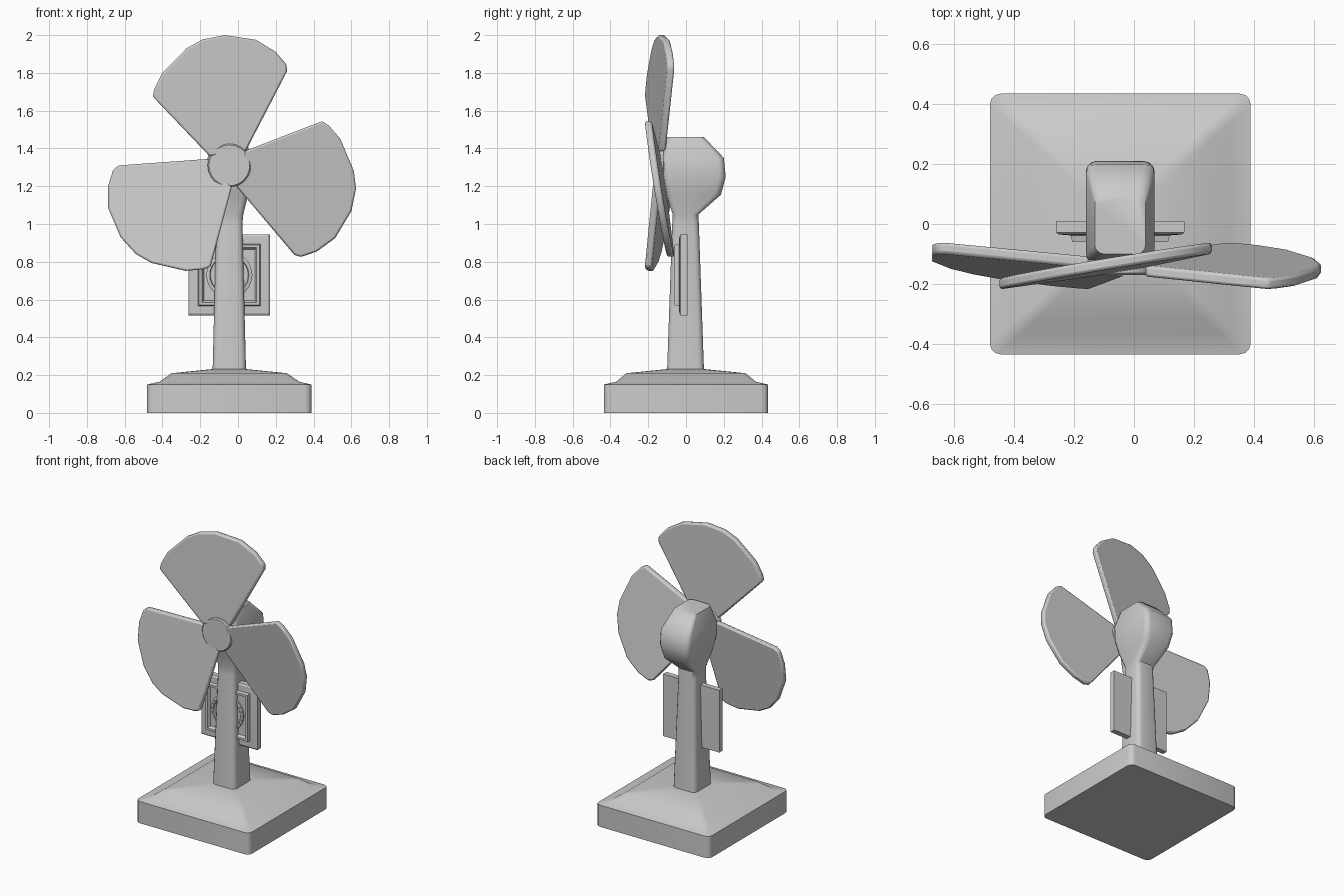
import bpy, bmesh, math
from mathutils import Vector, Matrix

if "Cube" in bpy.data.objects:
    bpy.data.objects.remove(bpy.data.objects["Cube"])

CX, HUB_Z = -0.046, 1.31


def finish(name, bm, angle=40, bevel=0, segments=2):
    bmesh.ops.recalc_face_normals(bm, faces=bm.faces)
    me = bpy.data.meshes.new(name)
    bm.to_mesh(me)
    bm.free()
    ob = bpy.data.objects.new(name, me)
    bpy.context.collection.objects.link(ob)
    bpy.context.view_layer.objects.active = ob
    ob.select_set(True)
    if bevel:
        m = ob.modifiers.new("bevel", 'BEVEL')
        m.width, m.segments, m.limit_method = bevel, segments, 'ANGLE'
        m.angle_limit = math.radians(35)
    bpy.ops.object.shade_smooth_by_angle(angle=math.radians(angle))
    ob.select_set(False)
    return ob


def rounded_rect(hx, y0, y1, r, n=3):
    """Points of a rounded rectangle, counter-clockwise."""
    pts = []
    for i, (x, y) in enumerate([(hx - r, y1 - r), (r - hx, y1 - r), (r - hx, y0 + r), (hx - r, y0 + r)]):
        for k in range(n + 1):
            a = math.pi / 2 * (i + k / n)
            pts.append((x + r * math.cos(a), y + r * math.sin(a)))
    return pts


def loft(name, rings, angle=40):
    """Join rings of 3D points and cap both ends."""
    bm = bmesh.new()
    vs = [[bm.verts.new(p) for p in ring] for ring in rings]
    n = len(vs[0])
    for a, b in zip(vs, vs[1:]):
        for i in range(n):
            bm.faces.new((a[i], a[(i + 1) % n], b[(i + 1) % n], b[i]))
    bm.faces.new(vs[0][::-1])
    bm.faces.new(vs[-1])
    return finish(name, bm, angle)


def stack(name, sections, angle=40):
    loft(name, [[(CX + x, y, z) for x, y in rounded_rect(hx, y0, y1, r)]
                for z, hx, y0, y1, r in sections], angle)


# stepped square base: height, half width, front, back, corner radius
stack("base", [(0, .435, -.435, .435, .035), (.15, .435, -.435, .435, .035),
               (.165, .37, -.37, .37, .03), (.21, .305, -.315, .315, .03),
               (.232, .088, -.1, .095, .03)], 50)

# column flowing into the motor head
stack("column_and_motor_head", [(.2, .089, -.101, .096, .03), (1.0, .069, -.073, .068, .028),
      (1.05, .074, -.07, .065, .03), (1.155, .1, -.105, .185, .035),
      (1.25, .115, -.125, .21, .035), (1.35, .115, -.13, .2, .035),
      (1.46, .085, -.1, .095, .03)], 50)


# round hub made of circles around the y axis
def circle(r, y, z, n=24):
    return [(CX + r * math.cos(2 * math.pi * i / n), y, z + r * math.sin(2 * math.pi * i / n))
            for i in range(n)]


loft("hub", [circle(.06, -.09, HUB_Z), circle(.11, -.12, HUB_Z), circle(.115, -.135, HUB_Z),
             circle(.115, -.163, HUB_Z), circle(.108, -.17, HUB_Z)])

# pitched fan blades: outline as radius and angle from the blade's middle
OUTLINE = [(.115, -57), (.585, -39.5), (.615, -37.5), (.65, -30), (.68, -20), (.69, -6),
           (.682, 4), (.66, 12), (.604, 28), (.567, 36.5), (.545, 40), (.115, 57)]
for i, mid in enumerate((98, -14.5, 219.5)):
    bm = bmesh.new()
    m = math.radians(mid)
    loops = [[], []]
    for r, d in OUTLINE:
        a = m + math.radians(d)
        y = -.142 - .165 * r * math.sin(math.radians(d))
        for loop, dy in zip(loops, (-.019, .019)):
            loop.append(bm.verts.new((CX + r * math.cos(a), y + dy, HUB_Z + r * math.sin(a))))
    f, b = loops
    bm.faces.new(f)
    bm.faces.new(b[::-1])
    n = len(f)
    for k in range(n):
        bm.faces.new((f[k], b[k], b[(k + 1) % n], f[(k + 1) % n]))
    finish("fan_blade_%d" % (i + 1), bm, 45, .01)


# square plaque behind the column, with raised frame and sunken panel
PZ = .73


def square(h, y):
    return [(CX + x * h, y, PZ + z * h) for x, z in ((1, 1), (-1, 1), (-1, -1), (1, -1))]


loft("plaque", [square(.215, .008), square(.215, -.028), square(.205, -.035), square(.165, -.038),
                square(.16, -.06), square(.145, -.06), square(.135, -.042)], 20)

# knurled dial ring on the plaque
loft("dial", [circle(.122, -.03, PZ), circle(.122, -.052, PZ), circle(.116, -.056, PZ),
              circle(.104, -.056, PZ), circle(.1, -.046, PZ)])
bm = bmesh.new()
for k in range(24):
    a = 2 * math.pi * k / 24
    mat = Matrix.Translation((CX + .11 * math.cos(a), -.056, PZ + .11 * math.sin(a))) \
        @ Matrix.Rotation(-a, 4, 'Y') @ Matrix.Diagonal((.014, .008, .008, 1))
    bmesh.ops.create_cube(bm, size=1, matrix=mat)
finish("dial_notches", bm, 30)
